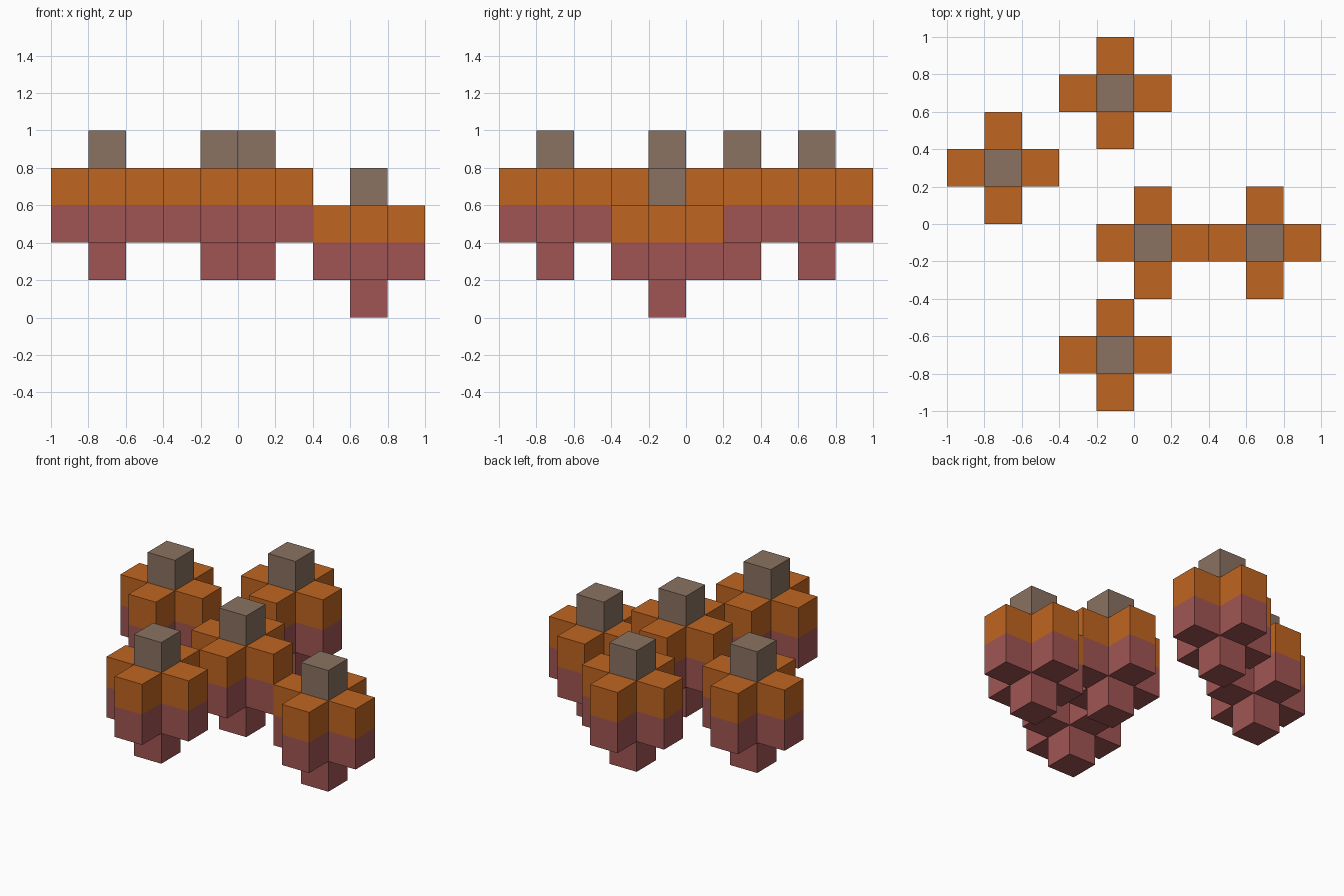
import bpy
import bmesh
from mathutils import Vector

cube = bpy.data.objects.get("Cube")
if cube:
    bpy.data.objects.remove(cube, do_unlink=True)

S = 0.2  # edge length of one block


def material(name, rgb):
    mat = bpy.data.materials.new(name)
    mat.use_nodes = True
    color = (*rgb, 1)
    mat.diffuse_color = color
    mat.node_tree.nodes["Principled BSDF"].inputs["Base Color"].default_value = color
    return mat


red = material("dusty red", (0.352, 0.091, 0.087))
orange = material("orange", (0.527, 0.130, 0.015))
brown = material("grey brown", (0.254, 0.168, 0.122))

AXES = [Vector(v) for v in ((1, 0, 0), (0, 1, 0), (0, 0, 1))]


def block_part(name, cells, mat, origin):
    """Join unit blocks into one closed shell without inner faces."""
    bm = bmesh.new()
    filled = {tuple(c) for c in cells}
    for cell in filled:
        center = Vector(cell)
        for i, axis in enumerate(AXES):
            u, v = AXES[(i + 1) % 3] / 2, AXES[(i + 2) % 3] / 2
            for side in (1, -1):
                n = axis * side
                if tuple(int(k) for k in center + n) in filled:
                    continue
                mid = center + n / 2
                corners = [mid - u - v, mid + u - v, mid + u + v, mid - u + v]
                bm.faces.new([bm.verts.new(p * S) for p in corners[::side]])
    bmesh.ops.remove_doubles(bm, verts=bm.verts, dist=0.001)
    mesh = bpy.data.meshes.new(name)
    bm.to_mesh(mesh)
    bm.free()
    mesh.materials.append(mat)
    obj = bpy.data.objects.new(name, mesh)
    obj.location = origin
    bpy.context.collection.objects.link(obj)


def cross(level):
    return [(0, 0, level), (1, 0, level), (-1, 0, level), (0, 1, level), (0, -1, level)]


# Acorn-like clusters: pointed lower body, cross-shaped cap and stalk
clusters = {
    "left_low": (0.7, -0.1, 0.0),
    "middle": (0.1, -0.1, 0.2),
    "front": (-0.1, -0.7, 0.2),
    "back": (-0.1, 0.7, 0.2),
    "right": (-0.7, 0.3, 0.2),
}
for label, (x, y, base) in clusters.items():
    origin = (x, y, base + S / 2)
    block_part(label + "_body", [(0, 0, 0)] + cross(1), red, origin)
    block_part(label + "_cap", cross(2), orange, origin)
    block_part(label + "_stalk", [(0, 0, 3)], brown, origin)
